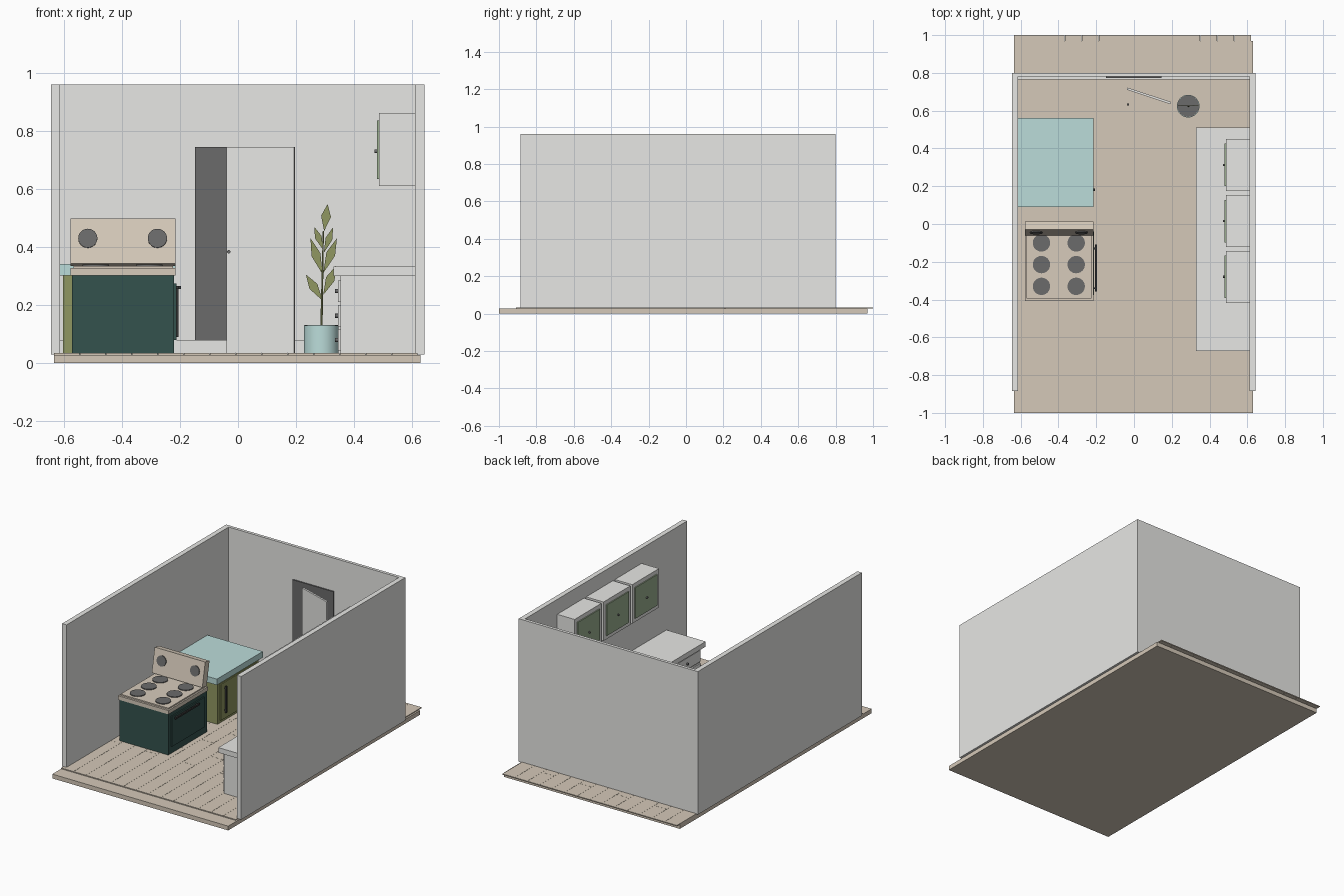
import bpy, bmesh, math
from mathutils import Vector

cube = bpy.data.objects.get("Cube")
if cube:
    bpy.data.objects.remove(cube)


def material(name, r, g, b):
    m = bpy.data.materials.new(name)
    m.use_nodes = True
    m.diffuse_color = (r, g, b, 1)
    m.node_tree.nodes["Principled BSDF"].inputs["Base Color"].default_value = (r, g, b, 1)
    return m


WHITE = material("off white", 0.8, 0.8, 0.78)
WOOD = material("pale wood", 0.66, 0.58, 0.48)
CREAM = material("cream enamel", 0.68, 0.6, 0.5)
GREY = material("dark grey", 0.145, 0.145, 0.145)
GREEN = material("deep green", 0.034, 0.084, 0.075)
TEAL = material("pale teal", 0.5, 0.72, 0.7)
OLIVE = material("olive", 0.28, 0.31, 0.12)
SAGE = material("sage", 0.33, 0.43, 0.28)
BLACK = material("black metal", 0.035, 0.035, 0.035)


def finish(name, bm, mat):
    bmesh.ops.recalc_face_normals(bm, faces=bm.faces)
    mesh = bpy.data.meshes.new(name)
    bm.to_mesh(mesh)
    bm.free()
    mesh.materials.append(mat)
    ob = bpy.data.objects.new(name, mesh)
    bpy.context.scene.collection.objects.link(ob)
    return ob


def add_box(bm, x, y, z):
    """Add a box spanning the three (low, high) ranges."""
    for v in bmesh.ops.create_cube(bm, size=1)["verts"]:
        v.co = Vector([(a + b) / 2 + c * (b - a) for (a, b), c in zip((x, y, z), v.co)])


def box(name, x, y, z, mat):
    bm = bmesh.new()
    add_box(bm, x, y, z)
    return finish(name, bm, mat)


def disc(name, loc, r, depth, mat, rot=(0, 0, 0), r2=None, sides=32):
    bm = bmesh.new()
    bmesh.ops.create_cone(bm, cap_ends=True, segments=sides, radius1=r,
                          radius2=r if r2 is None else r2, depth=depth)
    ob = finish(name, bm, mat)
    ob.location, ob.rotation_euler = loc, rot
    bpy.ops.object.select_all(action="DESELECT")
    bpy.context.view_layer.objects.active = ob
    ob.select_set(True)
    bpy.ops.object.shade_smooth_by_angle()
    return ob


SIDE = (0, math.pi / 2, 0)

# Floor slab with staggered planks on top
box("floor_slab", (-0.635, 0.63), (-1, 0.97), (0, 0.028), WOOD)
bm = bmesh.new()
gap, width = 0.001, 0.0897
for i in range(14):
    x = -0.635 + i * width
    cuts = [-0.91] + [-0.91 + 0.48 * k + 0.16 * (i % 3) for k in range(1, 4)] + [1.0]
    for a, b in zip(cuts, cuts[1:]):
        add_box(bm, (x, x + width - gap), (a, b - (gap if b < 1 else 0)), (0.028, 0.034))
finish("floor_planks", bm, WOOD)

# Walls and skirting
box("right_wall", (-0.645, -0.613), (-0.885, 0.8), (0.03, 0.96), WHITE)
box("left_wall", (0.611, 0.643), (-0.885, 0.8), (0.03, 0.96), WHITE)
box("back_wall", (-0.613, 0.611), (0.78, 0.8), (0.03, 0.96), WHITE)
box("skirting", (-0.613, 0.611), (0.765, 0.78), (0.03, 0.08), WHITE)

# Doorway and open door
box("doorway", (-0.148, 0.145), (0.772, 0.78), (0.034, 0.745), GREY)
a, b = Vector((-0.037, 0.717, 0)), Vector((0.195, 0.64, 0))
door = box("door", (0, (b - a).length), (-0.006, 0.006), (0.034, 0.745), WHITE)
door.location = a
door.rotation_euler.z = math.atan2(b.y - a.y, b.x - a.x)
disc("door_knob", (-0.032, 0.633, 0.384), 0.006, 0.012, GREY, (math.pi / 2, 0, 0), sides=16)

# Stove
box("stove_body", (-0.572, -0.22), (-0.402, -0.005), (0.03, 0.302), GREEN)
box("stove_top", (-0.578, -0.215), (-0.408, 0.0), (0.302, 0.327), CREAM)
box("stove_hob", (-0.568, -0.225), (-0.395, -0.01), (0.327, 0.335), CREAM)
for x in (-0.49, -0.306):
    for y in (-0.1, -0.215, -0.33):
        disc("burner", (x, y, 0.336), 0.046, 0.008, GREY)
box("oven_door", (-0.22, -0.212), (-0.375, -0.04), (0.08, 0.275), GREEN)
box("oven_handle", (-0.206, -0.196), (-0.358, -0.108), (0.255, 0.266), BLACK)
for y in (-0.34, -0.13):
    box("handle_post", (-0.214, -0.2), (y - 0.005, y + 0.005), (0.256, 0.265), BLACK)

# Tilted control panel with two dials
tilt = math.atan2(0.03, 0.155)
panel = box("control_panel", (-0.578, -0.215), (0, 0.045), (0, 0.158), CREAM)
panel.location = (0, -0.06, 0.343)
panel.rotation_euler.x = -tilt
for x in (-0.518, -0.278):
    disc("dial", (x, -0.045, 0.43), 0.033, 0.008, GREY, (math.pi / 2 - tilt, 0, 0))

# Olive cupboard with teal worktop
box("cupboard", (-0.603, -0.228), (0.115, 0.535), (0.03, 0.302), OLIVE)
box("cupboard_door", (-0.228, -0.222), (0.14, 0.51), (0.05, 0.285), OLIVE)
box("cupboard_top", (-0.613, -0.215), (0.09, 0.562), (0.302, 0.341), TEAL)
box("cupboard_handle", (-0.216, -0.206), (0.175, 0.187), (0.09, 0.262), BLACK)
for z in (0.105, 0.247):
    box("handle_post", (-0.224, -0.21), (0.177, 0.185), (z - 0.004, z + 0.004), BLACK)

# Counter with drawers
box("counter_base", (0.353, 0.611), (-0.65, 0.49), (0.03, 0.3), WHITE)
box("counter_top", (0.329, 0.611), (-0.672, 0.51), (0.3, 0.333), WHITE)
for i in range(4):
    y = -0.64 + i * 0.282
    for z in (0.08, 0.163, 0.248):
        box("drawer", (0.345, 0.353), (y, y + 0.274), (z - 0.037, z + 0.037), WHITE)
        disc("drawer_knob", (0.341, y + 0.137, z), 0.007, 0.012, GREY, SIDE, sides=16)

# Wall cabinets
for y in (-0.417, -0.122, 0.175):
    box("wall_cabinet", (0.486, 0.611), (y, y + 0.275), (0.61, 0.863), WHITE)
    box("cabinet_panel", (0.479, 0.486), (y + 0.025, y + 0.25), (0.635, 0.836), SAGE)
    disc("cabinet_knob", (0.475, y + 0.1375, 0.73), 0.006, 0.01, GREY, SIDE, sides=16)

# Potted plant
px, py = 0.287, 0.624
disc("pot", (px, py, 0.08), 0.06, 0.098, TEAL)
disc("soil", (px, py, 0.129), 0.057, 0.004, GREY)
disc("stem", (px + 0.004, py, 0.29), 0.004, 0.33, OLIVE, (0, 0.02, 0), 0.002, 8)


def leaf(base, tip, half_width):
    """Thin kite-shaped leaf in the xz plane."""
    a, b = Vector((base[0], py, base[1])), Vector((tip[0], py, tip[1]))
    d = b - a
    side = Vector((d.z, 0, -d.x)).normalized() * half_width
    mid = a + d * 0.55
    bm = bmesh.new()
    face = bm.faces.new([bm.verts.new(p) for p in (a, mid + side, b, mid - side)])
    out = bmesh.ops.extrude_face_region(bm, geom=[face])["geom"]
    for v in out:
        if isinstance(v, bmesh.types.BMVert):
            v.co.y += 0.003
    finish("leaf", bm, OLIVE)


leaf((0.292, 0.215), (0.234, 0.305), 0.016)
leaf((0.292, 0.305), (0.25, 0.43), 0.016)
leaf((0.294, 0.39), (0.263, 0.47), 0.012)
leaf((0.294, 0.235), (0.338, 0.335), 0.016)
leaf((0.294, 0.31), (0.341, 0.43), 0.016)
leaf((0.296, 0.38), (0.328, 0.468), 0.012)
leaf((0.297, 0.455), (0.309, 0.548), 0.017)
